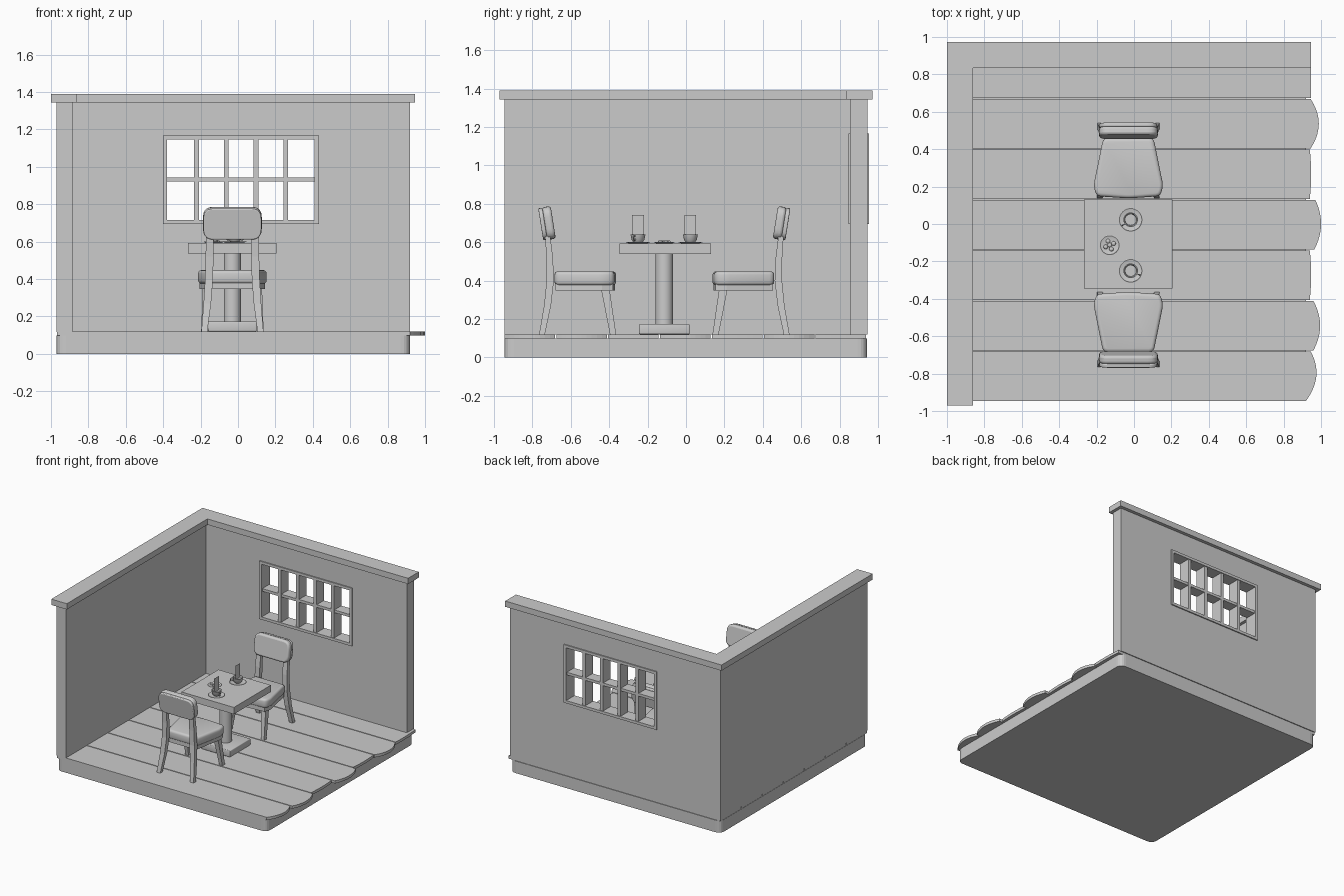
import bpy, bmesh, math
from mathutils import Matrix, Vector

if "Cube" in bpy.data.objects:
    bpy.data.objects.remove(bpy.data.objects["Cube"])

def make(name, bm, smooth=False):
    bmesh.ops.recalc_face_normals(bm, faces=bm.faces)
    me = bpy.data.meshes.new(name)
    bm.to_mesh(me)
    bm.free()
    ob = bpy.data.objects.new(name, me)
    bpy.context.collection.objects.link(ob)
    if smooth:
        shade(ob)
    return ob

def shade(ob):
    bpy.ops.object.select_all(action='DESELECT')
    ob.select_set(True)
    bpy.context.view_layer.objects.active = ob
    bpy.ops.object.shade_smooth_by_angle(angle=math.radians(40))

def prism(name, pts, z0, z1, bevel=0, segs=3):
    """Extrude an outline upwards, optionally rounding all edges."""
    bm = bmesh.new()
    f = bm.faces.new([bm.verts.new((x, y, z0)) for x, y in pts])
    r = bmesh.ops.extrude_face_region(bm, geom=[f])
    for v in r['geom']:
        if isinstance(v, bmesh.types.BMVert):
            v.co.z = z1
    bmesh.ops.recalc_face_normals(bm, faces=bm.faces)
    if bevel:
        es = [e for e in bm.edges if e.calc_face_angle(0) > 0.8]
        bmesh.ops.bevel(bm, geom=es, offset=bevel, segments=segs, profile=0.5, affect='EDGES')
    return make(name, bm, bevel > 0)

def rect(x0, x1, y0, y1):
    return [(x0, y0), (x1, y0), (x1, y1), (x0, y1)]

def box(name, x0, x1, y0, y1, z0, z1, bevel=0):
    return prism(name, rect(x0, x1, y0, y1), z0, z1, bevel)

def rounded(pts, r, n=5):
    """Round the corners of a convex outline."""
    out = []
    for i, p in enumerate(pts):
        p, a, b = Vector(p), Vector(pts[i - 1]), Vector(pts[(i + 1) % len(pts)])
        s, e = p + (a - p).normalized() * r, p + (b - p).normalized() * r
        for k in range(n + 1):
            t = k / n
            out.append(tuple(s * (1 - t) ** 2 + p * 2 * t * (1 - t) + e * t * t))
    return out

def leg(name, sections):
    """Square bar lofted through (x, y, z, half_x, half_y) sections."""
    bm = bmesh.new()
    rings = [[bm.verts.new((x + sx * hx, y + sy * hy, z)) for sx, sy in rect(-1, 1, -1, 1)]
             for x, y, z, hx, hy in sections]
    for a, b in zip(rings, rings[1:]):
        for i in range(4):
            j = (i + 1) % 4
            bm.faces.new((a[i], a[j], b[j], b[i]))
    bm.faces.new(rings[0])
    bm.faces.new(rings[-1])
    return make(name, bm)

def lathe(name, prof, x, y, n=32):
    bm = bmesh.new()
    vs = [bm.verts.new((r, 0, z)) for r, z in prof]
    es = [bm.edges.new(p) for p in zip(vs, vs[1:])]
    bmesh.ops.spin(bm, geom=vs + es, axis=(0, 0, 1), cent=(0, 0, 0), steps=n, angle=math.tau)
    bmesh.ops.remove_doubles(bm, verts=bm.verts, dist=1e-5)
    ob = make(name, bm, True)
    ob.location = (x, y, 0)
    return ob

# Floor base with rounded upright corners
prism("floor_base", rounded(rect(-0.97, 0.92, -0.945, 0.943), 0.05), 0, 0.098)

# Floorboards with uneven right ends (start, middle, end x per board)
ends = [(0.92, 0.975, 0.945), (0.96, 0.995, 0.96), (0.94, 0.947, 0.94), (0.965, 1.0, 0.97),
        (0.94, 0.947, 0.94), (0.945, 0.988, 0.945), (0.945, 0.947, 0.94)]
for i, (a, m, b) in enumerate(ends):
    y0, w = -0.945 + 0.27 * i, 0.263
    pts = [(-0.968, y0 + w), (-0.968, y0)]
    for k in range(11):
        t = k / 10
        x = a * (1 - t) * (1 - 2 * t) + m * 4 * t * (1 - t) + b * t * (2 * t - 1)
        pts.append((x, y0 + w * t))
    prism(f"floorboard_{i + 1}", pts, 0.098, 0.12)

# L-shaped walls and top trim
def ell(x0, x1, y0, y1, xi, yi):
    return [(x0, y0), (xi, y0), (xi, yi), (x1, yi), (x1, y1), (x0, y1)]

walls = prism("walls", ell(-0.97, 0.92, -0.945, 0.945, -0.885, 0.855), 0.118, 1.345)
prism("wall_trim", ell(-1.0, 0.945, -0.97, 0.972, -0.86, 0.835), 1.343, 1.39)

# Window opening
cutter = box("window_cutter", -0.39, 0.42, 0.8, 1.0, 0.705, 1.155)
mod = walls.modifiers.new("opening", 'BOOLEAN')
mod.operation, mod.object, mod.solver = 'DIFFERENCE', cutter, 'EXACT'
bpy.context.view_layer.objects.active = walls
bpy.ops.object.modifier_apply(modifier=mod.name)
bpy.data.objects.remove(cutter)

# Window frame and bars
Y0, Y1 = 0.846, 0.954
prism_args = [("left", -0.402, -0.38, 0.695, 1.167), ("right", 0.41, 0.432, 0.695, 1.167),
              ("bottom", -0.38, 0.41, 0.695, 0.717), ("top", -0.38, 0.41, 1.145, 1.167)]
for side, x0, x1, z0, z1 in prism_args:
    box(f"window_frame_{side}", x0, x1, Y0, Y1, z0, z1)
for i in range(4):
    x = -0.222 + 0.159 * i
    box(f"window_bar_{i + 1}", x - 0.013, x + 0.013, 0.852, 0.948, 0.717, 1.145)
box("window_crossbar", -0.38, 0.41, 0.855, 0.945, 0.922, 0.944)

# Table
CX, CY = -0.03, -0.113
box("table_top", -0.267, 0.205, -0.345, 0.13, 0.538, 0.593)
lathe("table_column", [(0, 0.17), (0.046, 0.17), (0.046, 0.54), (0, 0.54)], CX, CY)
box("table_foot", CX - 0.13, CX + 0.13, CY - 0.132, CY + 0.132, 0.12, 0.174, 0.006)

# Chairs: built facing -y around the table centre, then turned into place
def chair(tag, angle):
    parts = []
    outline = [(-0.172, 0.262), (0, 0.25), (0.172, 0.262), (0.186, 0.32),
               (0.135, 0.572), (-0.135, 0.572), (-0.186, 0.32)]
    parts.append(prism(f"seat_cushion_{tag}", rounded(outline, 0.025, 3), 0.375, 0.448, 0.018))
    parts.append(prism(f"seat_frame_{tag}",
                       [(x * 0.94, 0.41 + (y - 0.41) * 0.96) for x, y in outline], 0.347, 0.386))
    for s, side in ((-1, "left"), (1, "right")):
        parts.append(leg(f"front_leg_{side}_{tag}", [
            (s * 0.153, 0.267, 0.12, 0.014, 0.016), (s * 0.137, 0.308, 0.36, 0.021, 0.022)]))
        parts.append(leg(f"rear_leg_{side}_{tag}", [
            (s * 0.15, 0.637, 0.12, 0.016, 0.015), (s * 0.134, 0.608, 0.27, 0.02, 0.018),
            (s * 0.125, 0.594, 0.4, 0.021, 0.019), (s * 0.122, 0.597, 0.52, 0.021, 0.017),
            (s * 0.12, 0.612, 0.68, 0.02, 0.012)]))
    # Backrest: cushion in front, thin panel behind, leaning back
    tilt = Matrix.Translation((0, 0.612, 0.698)) @ Matrix.Rotation(math.radians(90 - 9), 4, 'X')
    for name, w, h, z0, z1, bv in (("backrest_cushion", 0.157, 0.086, -0.012, 0.034, 0.014),
                                   ("backrest_panel", 0.155, 0.084, -0.032, -0.01, 0.006)):
        ob = prism(f"{name}_{tag}", rounded(rect(-w, w, -h, h), 0.055), z0, z1)
        ob.data.transform(tilt)
        b = ob.modifiers.new("soft", 'BEVEL')
        b.width, b.segments, b.angle_limit = bv, 3, math.radians(50)
        shade(ob)
        parts.append(ob)
    place = Matrix.Translation((CX, CY, 0)) @ Matrix.Rotation(angle, 4, 'Z')
    for ob in parts:
        ob.data.transform(place)

chair("back", 0)
chair("front", math.pi)

# Cups on saucers, each with an upright steam card
T = 0.593
for tag, y, ang in (("back", 0.023, math.radians(215)), ("front", -0.25, math.radians(-25))):
    x = -0.018
    lathe(f"saucer_{tag}", [(0, T), (0.045, T), (0.064, T + 0.007), (0.06, T + 0.009),
                            (0.04, T + 0.004), (0, T + 0.004)], x, y)
    lathe(f"cup_{tag}", [(0, T + 0.003), (0.02, T + 0.003), (0.033, T + 0.018), (0.039, T + 0.047),
                         (0.034, T + 0.047), (0.03, T + 0.035), (0, T + 0.035)], x, y)
    bpy.ops.mesh.primitive_torus_add(major_radius=0.012, minor_radius=0.003,
                                     major_segments=16, minor_segments=6)
    ob = bpy.context.object
    ob.name = f"cup_handle_{tag}"
    ob.data.transform(Matrix.Translation((x, y, T + 0.028)) @ Matrix.Rotation(ang, 4, 'Z')
                      @ Matrix.Translation((0.043, 0, 0)) @ Matrix.Rotation(math.pi / 2, 4, 'X'))
    shade(ob)
    bm = bmesh.new()
    bm.faces.new([bm.verts.new((x, y + dy, z)) for dy, z in
                  ((-0.03, T + 0.036), (0.03, T + 0.036), (0.03, 0.742), (-0.03, 0.742))])
    make(f"steam_{tag}", bm)

# Small plate of sweets
px, py = -0.13, -0.113
lathe("plate", [(0, T), (0.04, T), (0.054, T + 0.006), (0.05, T + 0.008),
                (0.036, T + 0.004), (0, T + 0.004)], px, py)
for i in range(5):
    a, r = math.tau * i / 4 + 0.4, (0.023 if i < 4 else 0)
    bm = bmesh.new()
    bmesh.ops.create_uvsphere(bm, u_segments=12, v_segments=8, radius=0.012)
    ob = make(f"sweet_{i + 1}", bm, True)
    ob.scale.z = 0.6
    ob.location = (px + r * math.cos(a), py + r * math.sin(a), T + 0.009)
